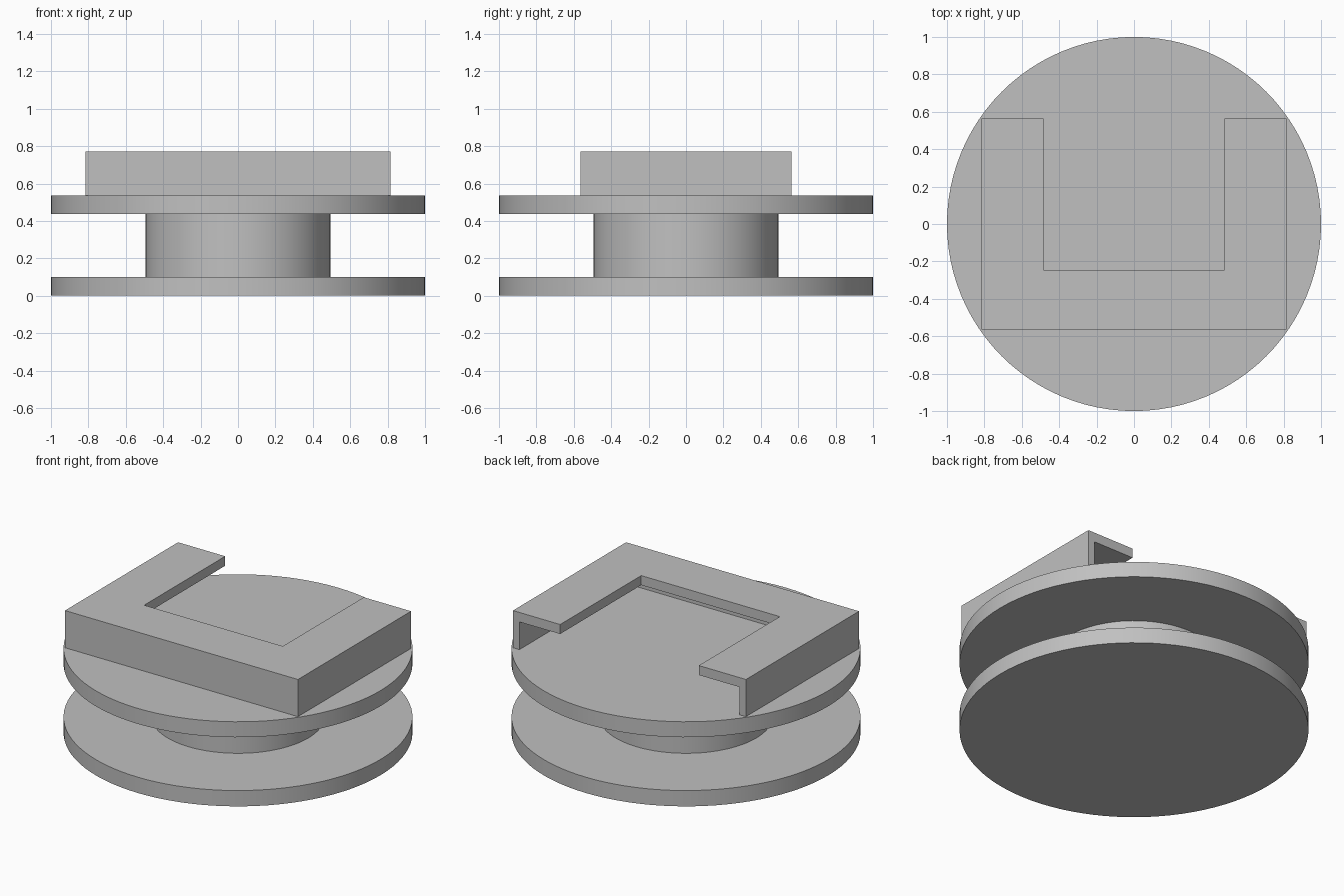
import bpy
import bmesh

cube = bpy.data.objects.get("Cube")
if cube:
    bpy.data.objects.remove(cube, do_unlink=True)

# Single plain material
GREY = (0.53, 0.53, 0.53, 1)
grey = bpy.data.materials.new("plain_grey")
grey.use_nodes = True
grey.diffuse_color = GREY
grey.node_tree.nodes["Principled BSDF"].inputs["Base Color"].default_value = GREY


def disc(name, radius, z0, z1):
    bpy.ops.mesh.primitive_cylinder_add(
        vertices=96, radius=radius, depth=z1 - z0, location=(0, 0, (z0 + z1) / 2))
    obj = bpy.context.object
    obj.name = name
    obj.data.materials.append(grey)
    bpy.ops.object.shade_smooth_by_angle()


def u_prism(name, half_x, front, inner_x, inner_y, back, z0, z1):
    """Extrude a U-shaped outline, open towards the back."""
    right = [(half_x, front), (half_x, back), (inner_x, back), (inner_x, inner_y)]
    outline = right + [(-x, y) for x, y in reversed(right)]
    bm = bmesh.new()
    face = bm.faces.new([bm.verts.new((x, y, z0)) for x, y in outline])
    top = bmesh.ops.extrude_face_region(bm, geom=[face])["geom"]
    verts = [v for v in top if isinstance(v, bmesh.types.BMVert)]
    bmesh.ops.translate(bm, verts=verts, vec=(0, 0, z1 - z0))
    bmesh.ops.recalc_face_normals(bm, faces=bm.faces)
    mesh = bpy.data.meshes.new(name)
    bm.to_mesh(mesh)
    bm.free()
    mesh.materials.append(grey)
    obj = bpy.data.objects.new(name, mesh)
    bpy.context.collection.objects.link(obj)


# Spool: two flanges joined by a solid hub
disc("lower_flange", 1.0, 0, 0.1)
disc("hub", 0.495, 0.1, 0.437)
disc("upper_flange", 1.0, 0.437, 0.535)

# Slide-in bracket: thin wall on three sides with an overhanging lip
HALF_X, HALF_Y, WALL = 0.815, 0.565, 0.045
LIP_Z, TOP_Z = 0.71, 0.77
u_prism("bracket_wall", HALF_X, -HALF_Y, HALF_X - WALL, -HALF_Y + WALL, HALF_Y, 0.535, LIP_Z)
u_prism("bracket_lip", HALF_X, -HALF_Y, 0.485, -0.245, HALF_Y, LIP_Z, TOP_Z)
